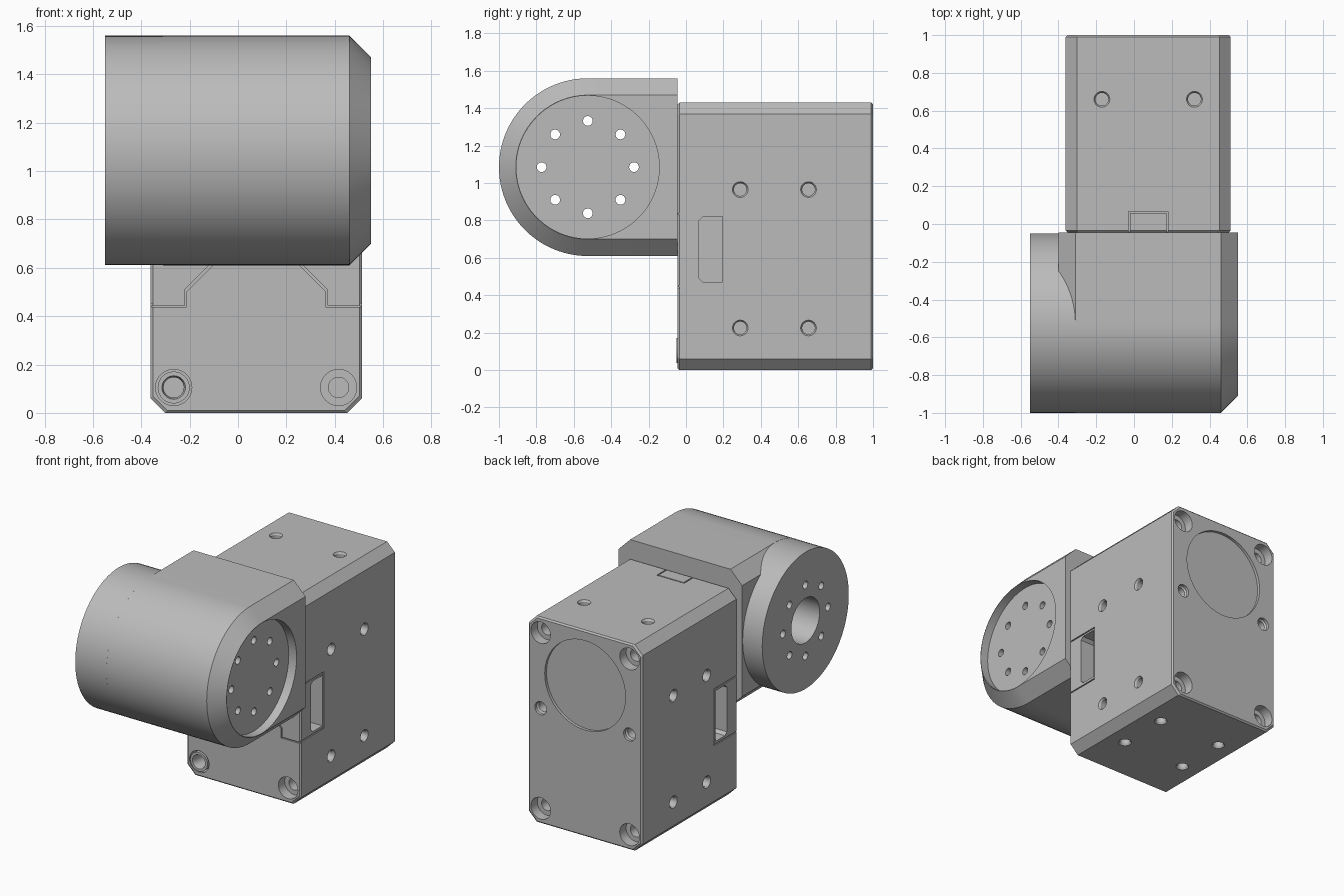
import bpy, bmesh
from math import sin, cos, pi, radians
from mathutils import Vector

cube = bpy.data.objects.get("Cube")
if cube:
    bpy.data.objects.remove(cube, do_unlink=True)

grey = bpy.data.materials.new("plain_grey")
grey.use_nodes = True
grey.diffuse_color = (0.5, 0.5, 0.5, 1)
grey.node_tree.nodes["Principled BSDF"].inputs["Base Color"].default_value = (0.5, 0.5, 0.5, 1)


def loft(bm, rings):
    """Closed solid through rings of matching points."""
    loops = [[bm.verts.new(p) for p in ring] for ring in rings]
    n = len(loops[0])
    for a, b in zip(loops, loops[1:]):
        for i in range(n):
            j = (i + 1) % n
            bm.faces.new((a[i], a[j], b[j], b[i]))
    bm.faces.new(loops[0])
    bm.faces.new(loops[-1])


def finish(bm, name):
    bmesh.ops.recalc_face_normals(bm, faces=bm.faces)
    mesh = bpy.data.meshes.new(name)
    bm.to_mesh(mesh)
    bm.free()
    mesh.materials.append(grey)
    ob = bpy.data.objects.new(name, mesh)
    bpy.context.collection.objects.link(ob)
    return ob


def drill(bm, at, into, steps, sides=32):
    """Stepped round cutter: steps are (radius, depth) along direction into."""
    quat = Vector(into).to_track_quat('Z', 'Y')
    steps = [(steps[0][0], -0.02)] + steps
    loft(bm, [[Vector(at) + quat @ Vector((r * cos(2 * pi * i / sides), r * sin(2 * pi * i / sides), d))
               for i in range(sides)] for r, d in steps])


def ribbon(path, inner):
    return path + inner[::-1]


def cut(targets, bm):
    cutter = finish(bm, "cutter")
    cutter.hide_render = True
    for ob in targets:
        bpy.context.view_layer.objects.active = ob
        mod = ob.modifiers.new("cut", 'BOOLEAN')
        mod.operation = 'DIFFERENCE'
        mod.solver = 'EXACT'
        mod.object = cutter
        bpy.ops.object.modifier_apply(modifier=mod.name)
    bpy.data.objects.remove(cutter, do_unlink=True)


# Gearbox housing: chamfered rectangle swept along y with a fine edge break
MID, HALF, TOP, BACK, JOINT = 0.075, 0.437, 1.43, 1.0, -0.045


def housing_ring(y, inset):
    w, lo, hi, c = HALF - inset, inset, TOP - inset, 0.06
    right = [(w - c, lo), (w, lo + c), (w, hi - c), (w - c, hi)]
    return [(MID + x, y, z) for x, z in right] + [(MID - x, y, z) for x, z in right[::-1]]


bm = bmesh.new()
loft(bm, [housing_ring(JOINT, 0.01), housing_ring(JOINT + 0.01, 0),
          housing_ring(BACK - 0.01, 0), housing_ring(BACK, 0.01)])
housing = finish(bm, "housing")

# Screw holes, side slots and rear recess
tapped = [(0.042, 0), (0.034, 0.012), (0.034, 0.1)]
bored = [(0.075, 0.07), (0.042, 0.07), (0.042, 0.16)]
holes = bmesh.new()
for side in (-1, 1):
    face_x = MID + side * HALF
    for y in (0.29, 0.655):
        for z in (0.225, 0.965):
            drill(holes, (face_x, y, z), (-side, 0, 0), tapped)
        drill(holes, (MID + side * 0.245, y, 0), (0, 0, 1), tapped)
    drill(holes, (MID + side * 0.245, 0.66, TOP), (0, 0, -1), tapped)
    x = MID + side * 0.341
    for z in (0.105, 1.325):
        drill(holes, (x, BACK, z), (0, -1, 0), bored)
    drill(holes, (x, BACK, 0.8), (0, -1, 0), [(0.045, 0.02), (0.035, 0.03), (0.035, 0.14)])
    drill(holes, (x, JOINT, 0.105), (0, 1, 0), bored)
    slot = [(0.07, 0.49), (0.09, 0.47), (0.195, 0.47), (0.195, 0.82), (0.09, 0.82), (0.07, 0.8)]
    loft(holes, [[(face_x + side * d, y, z) for y, z in slot] for d in (0.02, -0.16)])
drill(holes, (MID, BACK, 1.05), (0, -1, 0), [(0.31, 0.02)], 64)
cut([housing], holes)

# Fine seams around the side plugs and the top tab
G = 0.008
seams = bmesh.new()
side_seam = ribbon([(-0.06, 0.84), (0.21, 0.84), (0.21, 0.445), (-0.06, 0.445)],
                   [(-0.06, 0.84 - G), (0.21 - G, 0.84 - G), (0.21 - G, 0.445 + G), (-0.06, 0.445 + G)])
for side in (-1, 1):
    loft(seams, [[(MID + side * d, y, z) for y, z in side_seam] for d in (HALF + 0.02, HALF - G)])
tab = ribbon([(-0.105, -0.06), (-0.105, 0.065), (0.105, 0.065), (0.105, -0.06)],
             [(-0.105 + G, -0.06), (-0.105 + G, 0.065 - G), (0.105 - G, 0.065 - G), (0.105 - G, -0.06)])
loft(seams, [[(MID + x, y, z) for x, y in tab] for z in (TOP + 0.02, TOP - G)])
cut([housing], seams)

seams = bmesh.new()
path = [(-0.46, 0.445), (-0.295, 0.445), (-0.295, 0.51), (-0.155, 0.65)]
front_seam = ribbon(path, [(x + G, z - G) for x, z in path])
for side in (-1, 1):
    loft(seams, [[(MID - side * x, y, z) for x, z in front_seam] for y in (JOINT - 0.02, JOINT + G)])
cut([housing], seams)

# Locating bush in one front screw hole
bm = bmesh.new()
drill(bm, (MID - 0.341, JOINT + 0.015, 0.105), (0, 1, 0), [(0.066, 0.06)])
bush = finish(bm, "locating_bush")
bore = bmesh.new()
drill(bore, (MID - 0.341, JOINT - 0.01, 0.105), (0, 1, 0), [(0.05, 0), (0.042, 0.03), (0.042, 0.1)])
cut([bush], bore)

# Joint head: rounded block chamfered at both ends
AY, AZ, R, INSET = -0.525, 1.085, 0.475, 0.09


def head_ring(x, r, steps=48):
    arc = [(x, AY - r * sin(pi * i / steps), AZ + r * cos(pi * i / steps)) for i in range(steps + 1)]
    return arc + [(x, JOINT, AZ - r), (x, JOINT, AZ + r)]


bm = bmesh.new()
loft(bm, [head_ring(-0.4, R - INSET), head_ring(-0.4 + INSET, R),
          head_ring(0.46, R), head_ring(0.55, R - INSET)])
head = finish(bm, "joint_head")

# Output drum on the far end of the head
bm = bmesh.new()
drill(bm, (-0.53, AY, AZ), (1, 0, 0), [(R - 0.0005, 0.35)], 96)
drum = finish(bm, "output_drum")

# Round recess, bolt circle through both parts, and the centre bore
recess = bmesh.new()
drill(recess, (0.55, AY, AZ), (-1, 0, 0), [(0.382, 0.06)], 96)
cut([head], recess)
bolts = bmesh.new()
for k in range(8):
    a = k * pi / 4
    drill(bolts, (-0.55, AY + 0.247 * cos(a), AZ + 0.247 * sin(a)), (1, 0, 0), [(0.026, 1.2)], 24)
drill(bolts, (-0.55, AY, AZ), (1, 0, 0), [(0.155, 0.7)], 48)
cut([head, drum], bolts)

# Smooth the round walls, keep edges crisp
bpy.ops.object.select_all(action='DESELECT')
for ob in (housing, bush, head, drum):
    ob.select_set(True)
bpy.context.view_layer.objects.active = head
bpy.ops.object.shade_smooth_by_angle(angle=radians(25))
